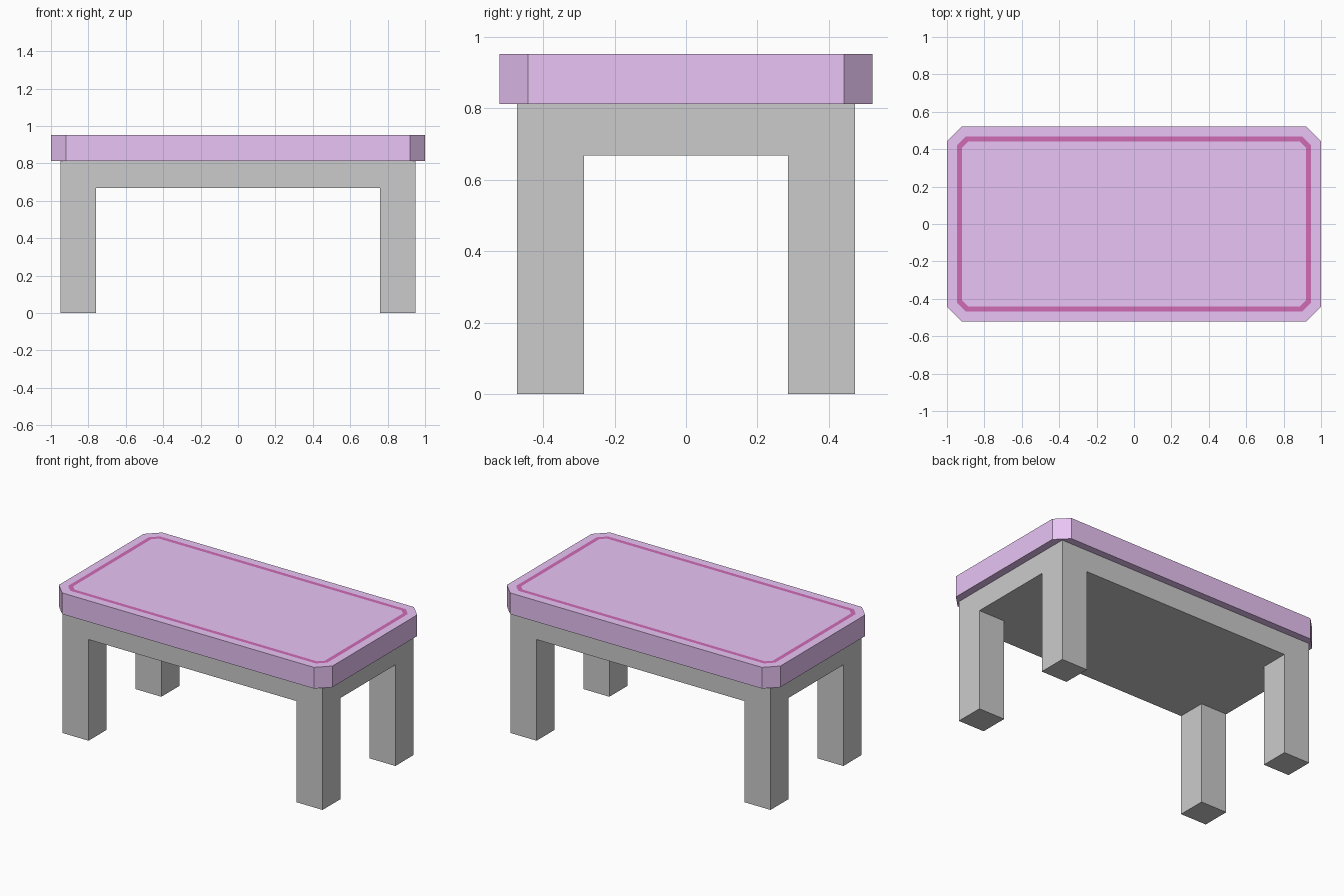
import bpy, bmesh

if "Cube" in bpy.data.objects:
    bpy.data.objects.remove(bpy.data.objects["Cube"])


def material(name, rgb):
    m = bpy.data.materials.new(name)
    m.diffuse_color = (*rgb, 1)
    m.use_nodes = True
    m.node_tree.nodes["Principled BSDF"].inputs["Base Color"].default_value = m.diffuse_color
    return m


def finish(name, bm, mats=()):
    bmesh.ops.recalc_face_normals(bm, faces=bm.faces)
    me = bpy.data.meshes.new(name)
    bm.to_mesh(me)
    bm.free()
    for m in mats:
        me.materials.append(m)
    ob = bpy.data.objects.new(name, me)
    bpy.context.collection.objects.link(ob)
    return ob


def extrude_down(bm, faces, dz):
    geom = bmesh.ops.extrude_face_region(bm, geom=faces)["geom"]
    verts = [g for g in geom if isinstance(g, bmesh.types.BMVert)]
    bmesh.ops.translate(bm, verts=verts, vec=(0, 0, -dz))
    return [g for g in geom if isinstance(g, bmesh.types.BMFace)]


# Table frame: solid apron block with four legs drawn from its corner cells
XS, YS = (-0.95, -0.76, 0.76, 0.95), (-0.474, -0.286, 0.286, 0.474)
APRON_Z, FRAME_TOP, TABLE_TOP = 0.668, 0.812, 0.952
bm = bmesh.new()
grid = [[bm.verts.new((x, y, FRAME_TOP)) for y in YS] for x in XS]
cells = [bm.faces.new((grid[i][j], grid[i + 1][j], grid[i + 1][j + 1], grid[i][j + 1]))
         for i in range(3) for j in range(3)]
top_copy = bmesh.ops.duplicate(bm, geom=cells)["geom"]
under = extrude_down(bm, cells, FRAME_TOP - APRON_Z)
for f in under:
    c = f.calc_center_median()
    if abs(c.x) > 0.76 and abs(c.y) > 0.286:
        extrude_down(bm, [f], APRON_Z)
        if f.is_valid:
            bm.faces.remove(f)
bmesh.ops.remove_doubles(bm, verts=bm.verts, dist=0.0001)
finish("table_frame", bm)

# Tabletop: chamfered slab with a flush inlaid border
bm = bmesh.new()
X, Y, C = 1.0, 0.522, 0.08
outline = [(X, Y - C), (X - C, Y), (C - X, Y), (-X, Y - C),
           (-X, C - Y), (C - X, -Y), (X - C, -Y), (X, C - Y)]
top = bm.faces.new([bm.verts.new((x, y, TABLE_TOP)) for x, y in outline])
bottom = bm.faces.new([bm.verts.new((x, y, FRAME_TOP)) for x, y in reversed(outline)])
tv, bv = list(top.verts), list(bottom.verts)[::-1]
for i in range(8):
    k = (i + 1) % 8
    bm.faces.new((tv[k], tv[i], bv[i], bv[k]))
bmesh.ops.recalc_face_normals(bm, faces=bm.faces)
bmesh.ops.inset_region(bm, faces=[top], thickness=0.053, use_even_offset=True)
border = bmesh.ops.inset_region(bm, faces=[top], thickness=0.028, use_even_offset=True)
for f in border["faces"]:
    f.material_index = 1
finish("tabletop", bm, [material("purple", (0.81, 0.55, 0.91)),
                        material("border_plum", (0.63, 0.15, 0.47))])
